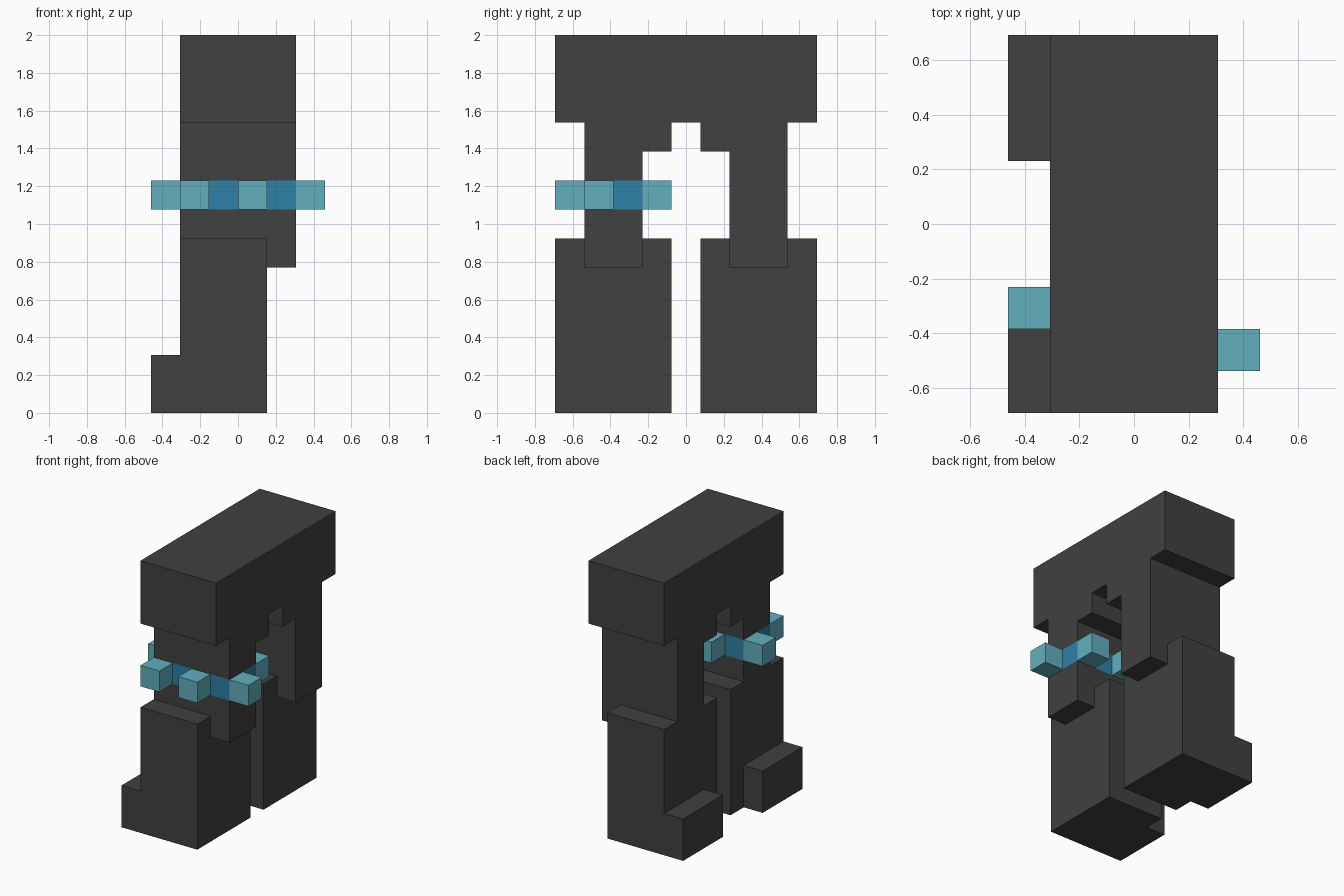
import bpy, bmesh
from mathutils import Vector

if "Cube" in bpy.data.objects:
    bpy.data.objects.remove(bpy.data.objects["Cube"])

U = 2 / 13  # one block: the model is 13 blocks tall


def material(name, rgb):
    m = bpy.data.materials.new(name)
    m.diffuse_color = (*rgb, 1)
    m.use_nodes = True
    m.node_tree.nodes["Principled BSDF"].inputs["Base Color"].default_value = m.diffuse_color
    return m


GREY = material("dark_grey", (0.052, 0.052, 0.052))
CYAN = material("light_cyan", (0.122, 0.429, 0.515))
BLUE = material("deep_blue", (0.026, 0.216, 0.381))


def prism(name, points, push, mat):
    """Extrude a flat outline (in blocks) along the vector push."""
    bm = bmesh.new()
    face = bm.faces.new([bm.verts.new(Vector(p) * U) for p in points])
    out = bmesh.ops.extrude_face_region(bm, geom=[face], use_keep_orig=True)
    moved = [g for g in out["geom"] if isinstance(g, bmesh.types.BMVert)]
    bmesh.ops.translate(bm, verts=moved, vec=Vector(push) * U)
    bmesh.ops.recalc_face_normals(bm, faces=bm.faces)
    me = bpy.data.meshes.new(name)
    bm.to_mesh(me)
    bm.free()
    me.materials.append(mat)
    ob = bpy.data.objects.new(name, me)
    bpy.context.collection.objects.link(ob)
    return ob


def box(name, x, y, z, mat):
    """Box from (min, max) pairs in blocks."""
    base = [(x[0], y[0], z[0]), (x[1], y[0], z[0]), (x[1], y[1], z[0]), (x[0], y[1], z[0])]
    return prism(name, base, (0, 0, z[1] - z[0]), mat)


# Hips with stepped crotch and both thighs; the front thigh stops at the band
def half(side, bottom):
    pts = [(4.5, 13), (4.5, 10), (3.5, 10), (3.5, bottom), (1.5, bottom),
           (1.5, 9), (0.5, 9), (0.5, 10)]
    return [(-2, side * y, z) for y, z in pts]


prism("hips_and_thighs", half(-1, 8) + half(1, 6)[::-1], (4, 0, 0), GREY)

# Front thigh: strap band and the part below it
box("strap_band", (-2, 2), (-3.5, -1.5), (7, 8), BLUE)
box("front_lower_thigh", (-2, 2), (-3.5, -1.5), (6, 7), GREY)

# Lower legs, knees and toes
for name, s in (("front", -1), ("rear", 1)):
    def span(a, b):
        return tuple(sorted((s * a, s * b)))
    box(name + "_lower_leg", (-2, 1), span(0.5, 4.5), (0, 6), GREY)
    box(name + "_knee", (1, 2), span(1.5, 3.5), (5, 6), GREY)
    box(name + "_toe", (-3, -2), span(1.5, 4.5), (0, 2), GREY)

# Pouches alternating around the strap
for i, (x, y) in enumerate([(-2, -4.5), (0, -4.5), (2, -3.5), (1, -1.5), (-1, -1.5), (-3, -2.5)]):
    box(f"strap_pouch_{i + 1}", (x, x + 1), (y, y + 1), (7, 8), CYAN)
